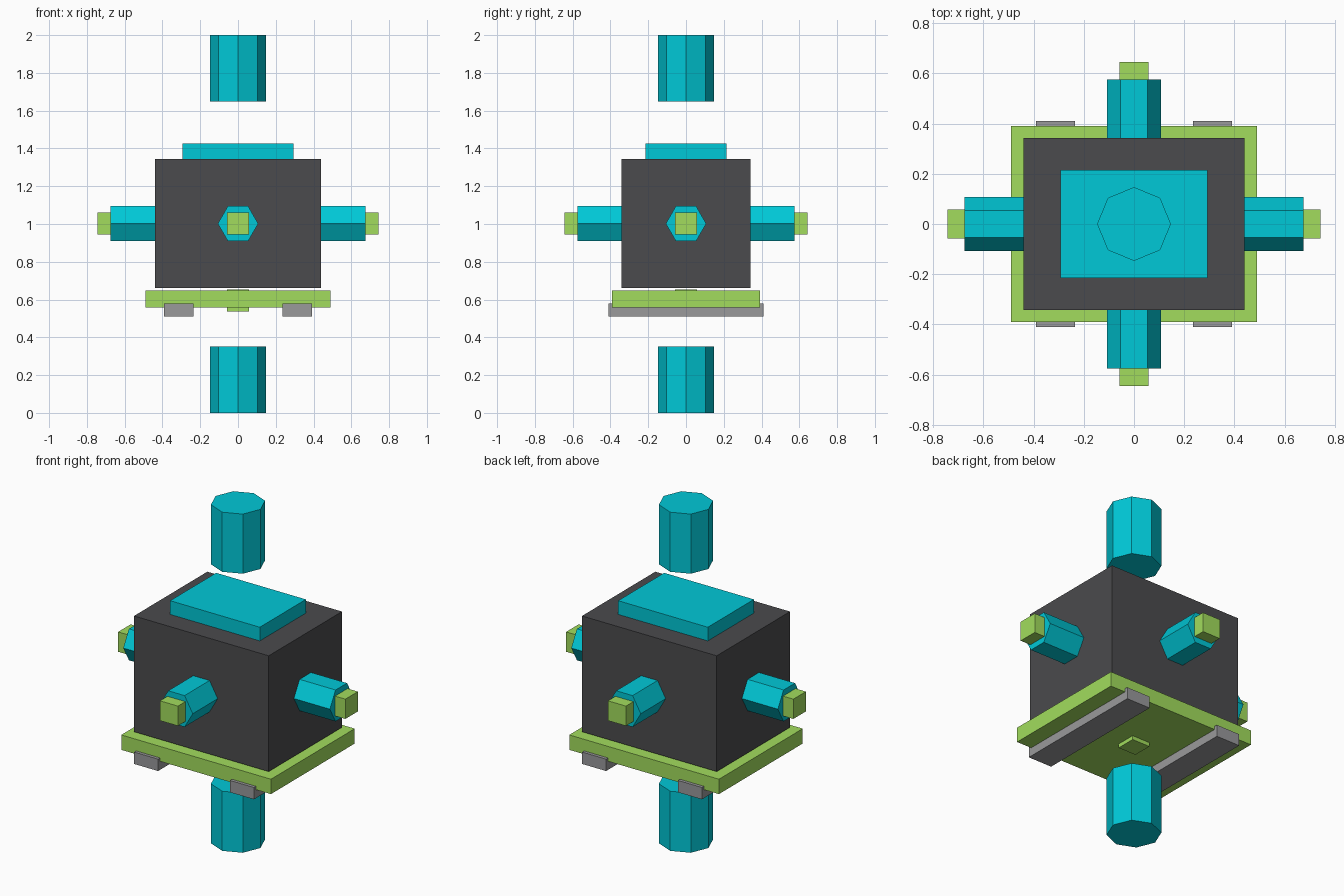
import bpy
from math import pi

if "Cube" in bpy.data.objects:
    bpy.data.objects.remove(bpy.data.objects["Cube"])


def material(name, rgb):
    m = bpy.data.materials.new(name)
    m.diffuse_color = (*rgb, 1)
    m.use_nodes = True
    m.node_tree.nodes["Principled BSDF"].inputs["Base Color"].default_value = m.diffuse_color
    return m


CYAN = material("cyan", (0.0, 0.58, 0.68))
GREEN = material("lime", (0.36, 0.72, 0.11))
DARK = material("charcoal", (0.07, 0.07, 0.075))
GREY = material("grey", (0.32, 0.32, 0.33))


def box(name, centre, size, mat):
    bpy.ops.mesh.primitive_cube_add(size=1, location=centre)
    ob = bpy.context.object
    ob.name = name
    for v in ob.data.vertices:
        v.co = [c * s for c, s in zip(v.co, size)]
    ob.data.materials.append(mat)
    return ob


def prism(name, centre, sides, radius, length, mat, rotation=(0, 0, 0)):
    bpy.ops.mesh.primitive_cylinder_add(vertices=sides, radius=radius, depth=length,
                                        location=centre, rotation=rotation)
    ob = bpy.context.object
    ob.name = name
    ob.data.materials.append(mat)
    return ob


# Main body, lid and base
box("body", (0, 0, 1.002), (0.88, 0.684, 0.684), DARK)
box("lid", (0, 0, 1.376), (0.586, 0.43, 0.098), CYAN)
box("base_plate", (0, 0, 0.603), (0.978, 0.782, 0.088), GREEN)
box("lower_tip", (0, 0, 0.594), (0.117, 0.117, 0.117), GREEN)

# Grey runners under the base
for side, s in (("left", -1), ("right", 1)):
    box(f"runner_{side}", (s * 0.313, 0, 0.544), (0.156, 0.82, 0.07), GREY)

# Floating octagonal posts above and below
for name, z in (("upper_post", 1.824), ("lower_post", 0.176)):
    prism(name, (0, 0, z), 8, 0.147, 0.352, CYAN)

# Hexagonal arms with square tips on all four sides
for side, s in (("left", -1), ("right", 1)):
    prism(f"arm_{side}", (s * 0.54, 0, 1.002), 6, 0.107, 0.27, CYAN, (0, pi / 2, 0))
    box(f"tip_{side}", (s * 0.684, 0, 1.002), (0.117,) * 3, GREEN)
for side, s in (("front", -1), ("back", 1)):
    prism(f"arm_{side}", (0, s * 0.44, 1.002), 6, 0.107, 0.27, CYAN, (pi / 2, pi / 2, 0))
    box(f"tip_{side}", (0, s * 0.586, 1.002), (0.117,) * 3, GREEN)
